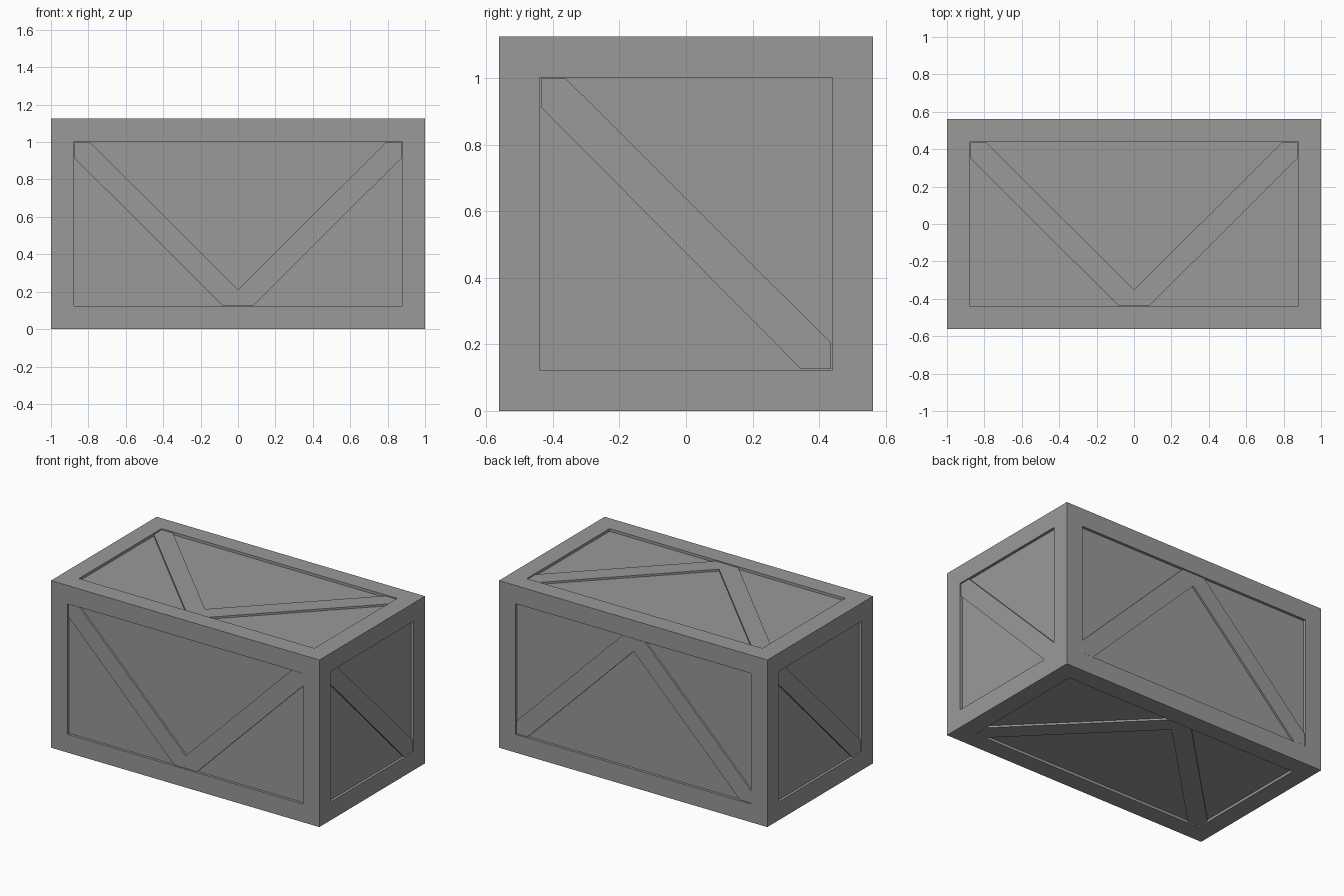
import bpy, bmesh
from math import radians
from mathutils import Matrix, Vector

if "Cube" in bpy.data.objects:
    bpy.data.objects.remove(bpy.data.objects["Cube"])

L, S = 2.0, 1.125            # length, square section
BORDER, RECESS, BRACE = 0.1225, 0.018, 0.013
CENTRE = Matrix.Translation((0, 0, S / 2))

grey = bpy.data.materials.new("dark_grey")
grey.diffuse_color = (0.32, 0.32, 0.32, 1)
grey.use_nodes = True
grey.node_tree.nodes["Principled BSDF"].inputs["Base Color"].default_value = grey.diffuse_color


def add_object(name, bm):
    bmesh.ops.recalc_face_normals(bm, faces=bm.faces[:])
    mesh = bpy.data.meshes.new(name)
    bm.to_mesh(mesh)
    bm.free()
    mesh.materials.append(grey)
    ob = bpy.data.objects.new(name, mesh)
    bpy.context.collection.objects.link(ob)
    ob.matrix_world = CENTRE
    return ob


def brace(name, profile, rot, face_dist, mirror=False):
    """Raised strip on the front panel (x, z profile), turned to its own face."""
    bm = bmesh.new()
    y0 = -(face_dist - RECESS - 0.005)
    y1 = -(face_dist - RECESS + BRACE)
    for s in ((1, -1) if mirror else (1,)):
        face = bm.faces.new([bm.verts.new((s * u, y0, v)) for u, v in profile])
        ext = bmesh.ops.extrude_face_region(bm, geom=[face], use_keep_orig=True)
        top = [g for g in ext["geom"] if isinstance(g, bmesh.types.BMVert)]
        bmesh.ops.translate(bm, verts=top, vec=Vector((0, y1 - y0, 0)))
    ob = add_object(name, bm)
    ob.matrix_world = CENTRE @ rot


# Crate body: box with a recessed panel on every face
bm = bmesh.new()
bmesh.ops.create_cube(bm, size=1, matrix=Matrix.Diagonal((L, S, S, 1)))
panels = bm.faces[:]
bmesh.ops.inset_individual(bm, faces=panels, thickness=BORDER, use_even_offset=True)
for f in bmesh.ops.extrude_discrete_faces(bm, faces=panels)["faces"]:
    f.normal_update()
    bmesh.ops.translate(bm, verts=f.verts[:], vec=-f.normal * RECESS)
add_object("crate_body", bm)

# V braces on the four long faces, each turned a further quarter about x
half_v = [(-0.874, 0.436), (-0.79, 0.436), (0, -0.352),
          (0, -0.436), (-0.085, -0.436), (-0.874, 0.352)]
for k, side in enumerate(("front", "top", "back", "bottom")):
    brace(side + "_v_brace", half_v, Matrix.Rotation(radians(-90 * k), 4, 'X'),
          S / 2, mirror=True)

# Single diagonal braces on the two square ends
diagonal = [(-0.436, 0.436), (-0.36, 0.436), (0.436, -0.358),
            (0.436, -0.436), (0.345, -0.436), (-0.436, 0.35)]
for side, angle in (("right", 90), ("left", -90)):
    brace(side + "_end_brace", diagonal, Matrix.Rotation(radians(angle), 4, 'Z'), L / 2)
